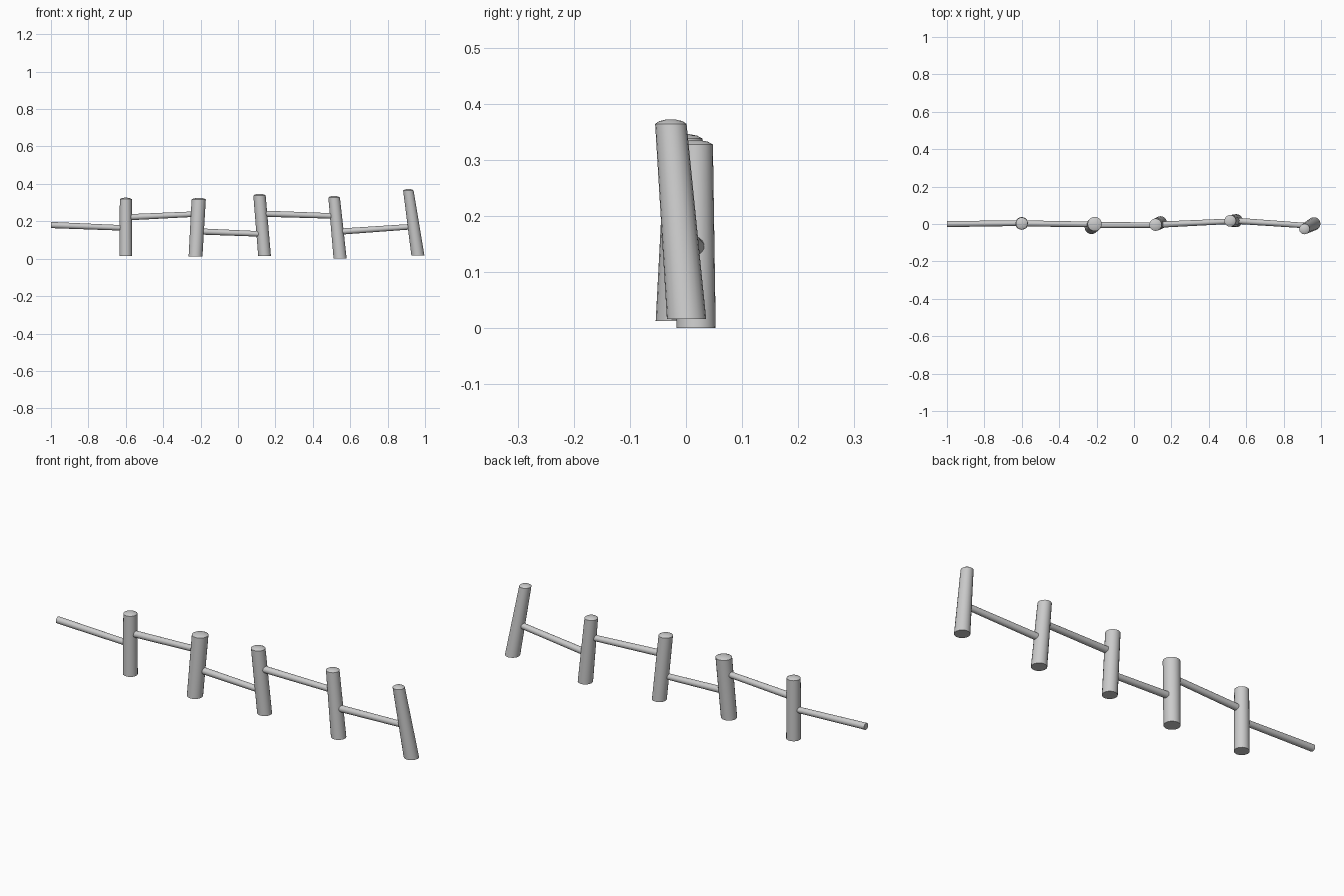
import bpy, bmesh, math
from mathutils import Vector

if "Cube" in bpy.data.objects:
    bpy.data.objects.remove(bpy.data.objects["Cube"])

SIDES = 20


def loft(name, rings, u, v):
    """Skin circular rings (centre, radius) lying in the u/v plane, capped at both ends."""
    bm = bmesh.new()
    loops = []
    for c, r in rings:
        loops.append([bm.verts.new(Vector(c) + r * (math.cos(a) * u + math.sin(a) * v))
                      for a in (2 * math.pi * i / SIDES for i in range(SIDES))])
    for a, b in zip(loops, loops[1:]):
        for i in range(SIDES):
            j = (i + 1) % SIDES
            bm.faces.new((a[i], a[j], b[j], b[i]))
    bm.faces.new(loops[0][::-1])
    bm.faces.new(loops[-1])
    bmesh.ops.recalc_face_normals(bm, faces=bm.faces)
    mesh = bpy.data.meshes.new(name)
    bm.to_mesh(mesh)
    bm.free()
    ob = bpy.data.objects.new(name, mesh)
    bpy.context.collection.objects.link(ob)
    bpy.context.view_layer.objects.active = ob
    ob.select_set(True)
    bpy.ops.object.shade_smooth_by_angle(angle=math.radians(35))
    ob.select_set(False)


X, Y, Z = Vector((1, 0, 0)), Vector((0, 1, 0)), Vector((0, 0, 1))

# Leaning posts with level ends: bottom centre, top centre, bottom and top radius
posts = [
    ((-0.600, 0.003, 0.015), (-0.600, 0.003, 0.326), 0.034, 0.032),
    ((-0.227, -0.017, 0.013), (-0.210, 0.000, 0.325), 0.037, 0.038),
    ((0.142, 0.008, 0.015), (0.115, -0.004, 0.346), 0.034, 0.033),
    ((0.546, 0.018, 0.000), (0.514, 0.017, 0.335), 0.035, 0.031),
    ((0.962, 0.001, 0.016), (0.911, -0.027, 0.372), 0.035, 0.028),
]
for n, (b, t, rb, rt) in enumerate(posts, 1):
    b, t = Vector(b), Vector(t)
    # slightly domed top
    loft(f"fence_post_{n}", [(b, rb), (t - 0.008 * Z, rt), (t - 0.003 * Z, rt * 0.72),
                             (t, rt * 0.25)], X, Y)

# Thin tapered rails, each joining two neighbouring posts
rails = [
    ((-1.0, 0.000, 0.180), (-0.600, 0.004, 0.164)),
    ((-0.600, 0.003, 0.221), (-0.215, -0.002, 0.239)),
    ((-0.215, -0.006, 0.146), (0.128, -0.006, 0.132)),
    ((0.125, -0.004, 0.241), (0.525, 0.015, 0.228)),
    ((0.533, 0.018, 0.144), (0.940, -0.010, 0.172)),
]
for n, (a, b) in enumerate(rails, 1):
    loft(f"fence_rail_{n}", [(a, 0.0165), (b, 0.0145)], Y, Z)
